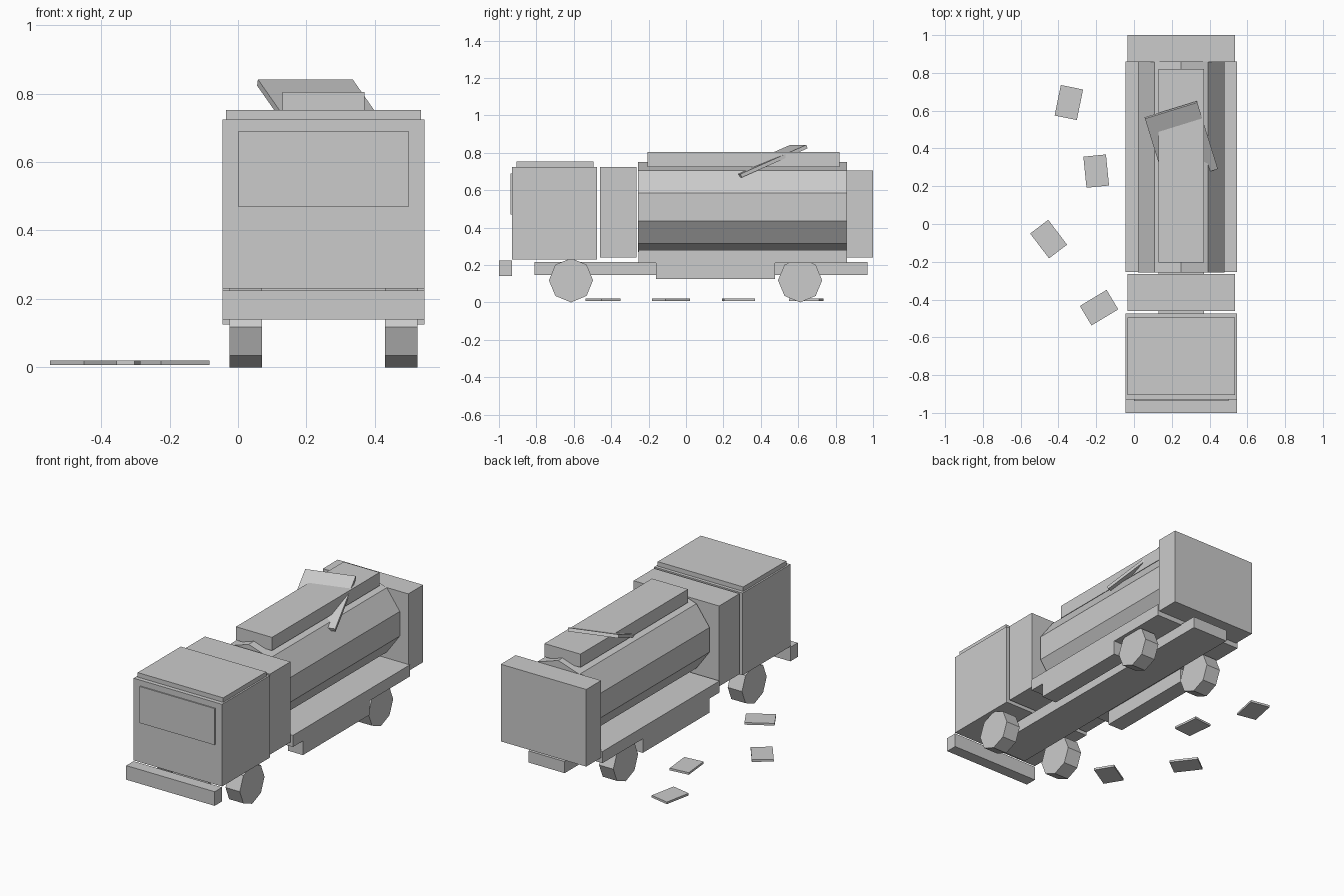
import bpy
import math

cube = bpy.data.objects.get("Cube")
if cube:
    bpy.data.objects.remove(cube, do_unlink=True)

grey = bpy.data.materials.new("plain_grey")
grey.use_nodes = True
colour = (0.6, 0.6, 0.6, 1)
grey.diffuse_color = colour
grey.node_tree.nodes["Principled BSDF"].inputs["Base Color"].default_value = colour

MID = 0.25  # centre line of the truck


def finish(name):
    ob = bpy.context.object
    ob.name = name
    ob.data.materials.append(grey)
    return ob


def block(name, size, centre, turn=(0, 0, 0)):
    bpy.ops.mesh.primitive_cube_add(size=1, location=centre, rotation=turn)
    ob = finish(name)
    ob.scale = size
    return ob


def truck_box(name, width, y, z, x=MID):
    """Box given by its width about x and its y and z ranges."""
    return block(name, (width, y[1] - y[0], z[1] - z[0]),
                 (x, sum(y) / 2, sum(z) / 2))


def drum(name, sides, radius, length, centre, turn):
    bpy.ops.mesh.primitive_cylinder_add(vertices=sides, radius=radius, depth=length,
                                        location=centre, rotation=turn)
    return finish(name)


# Cab and front
truck_box("cab", 0.59, (-0.93, -0.475), (0.23, 0.725))
truck_box("cab_roof", 0.57, (-0.905, -0.495), (0.725, 0.752))
truck_box("windshield", 0.5, (-0.937, -0.929), (0.47, 0.69))
truck_box("front_bumper", 0.59, (-1, -0.93), (0.14, 0.225))

# Chassis and body
truck_box("chassis", 0.24, (-0.81, 0.97), (0.145, 0.215))
truck_box("equipment_locker", 0.57, (-0.46, -0.265), (0.24, 0.725))
truck_box("side_shelf", 0.59, (-0.255, 0.86), (0.21, 0.28))
truck_box("rear_cabinet", 0.57, (0.858, 1), (0.24, 0.705))

# Ten-sided tank with an edge on top, and its walkway
drum("tank", 10, 0.24, 1.115, (MID, 0.302, 0.51), (math.pi / 2, 0, 0))
truck_box("tank_walkway", 0.24, (-0.205, 0.82), (0.725, 0.805))

# Lower boxes and wheels, on both sides
for side, label in ((1, "left"), (-1, "right")):
    truck_box(label + "_lower_box", 0.1, (-0.16, 0.475), (0.125, 0.21),
              MID + side * 0.245)
    for y, end in ((-0.615, "front"), (0.61, "rear")):
        drum(f"{end}_{label}_wheel", 8, 0.118, 0.095,
             (MID + side * 0.2275, y, 0.118), (0, math.pi / 2, 0))

# Loose panel tilted across the tank
block("loose_panel", (0.29, 0.4, 0.02), (MID, 0.428, 0.755), (0.4, 0, 0.3))

# Plates lying on the ground
for x, y, turn in ((-0.345, 0.643, -0.2), (-0.2, 0.28, 0.1),
                   (-0.452, -0.08, 0.65), (-0.185, -0.443, -1.03)):
    block("ground_plate", (0.12, 0.165, 0.013), (x, y, 0.0135), (0, 0, turn))
